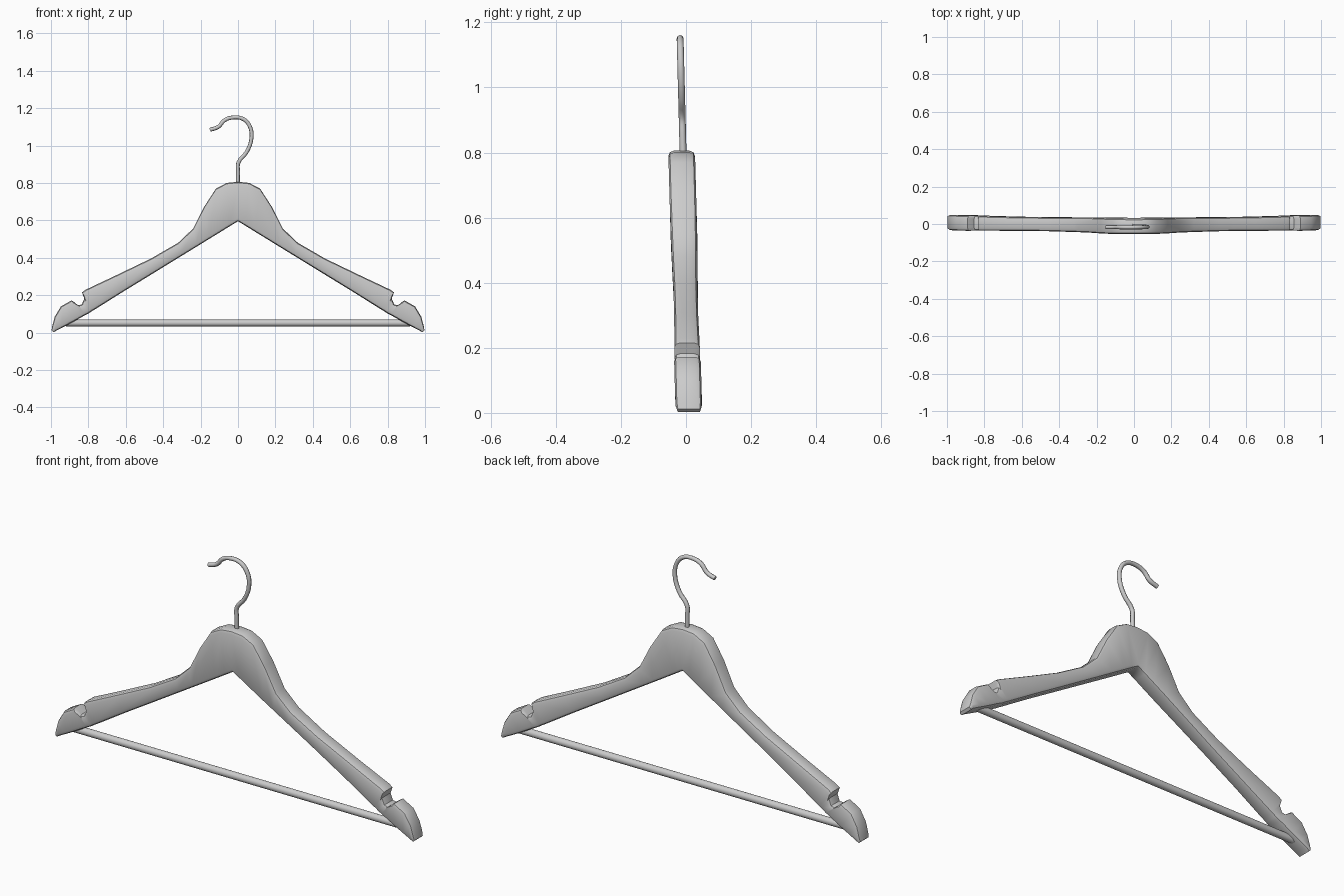
import bpy, bmesh, math
from mathutils import Vector

if "Cube" in bpy.data.objects:
    bpy.data.objects.remove(bpy.data.objects["Cube"])


def smooth(ob, angle=35):
    bpy.ops.object.select_all(action='DESELECT')
    ob.select_set(True)
    bpy.context.view_layer.objects.active = ob
    bpy.ops.object.shade_smooth_by_angle(angle=math.radians(angle))


def lean(z):
    # the whole hanger leans slightly to the front as it rises
    return 0.009 - 0.028 * z


def section(top, bottom, half, steps=3):
    # rounded rectangle spanning the top and bottom outline points
    t, b = Vector(top), Vector(bottom)
    length = (t - b).length
    mid, axis = (t + b) / 2, (t - b).normalized()
    r = min(0.017, 0.4 * length)
    pts = []
    for i, (sy, su) in enumerate([(1, 1), (-1, 1), (-1, -1), (1, -1)]):
        for k in range(steps):
            a = math.pi / 2 * (i + k / (steps - 1))
            v = sy * (half - r) + r * math.cos(a)
            u = su * (length / 2 - r) + r * math.sin(a)
            p = mid + axis * u
            pts.append((p.x, lean(p.y) + v, p.y))
    return pts


# Wooden body: (top x, top z, bottom x, bottom z, half thickness)
stations = [
    (0, .806, 0, .595, .041), (.06, .80, .04, .571, .041),
    (.118, .77, .09, .54, .041), (.18, .674, .16, .497, .041),
    (.24, .556, .22, .46, .040), (.32, .48, .30, .411, .039),
    (.465, .396, .43, .331, .037), (.65, .307, .61, .221, .037),
    (.815, .229, .755, .130, .039), (.834, .215, .768, .122, .039),
    (.822, .182, .78, .115, .039), (.835, .150, .79, .108, .039),
    (.855, .146, .80, .102, .040), (.872, .160, .812, .096, .040),
    (.89, .172, .83, .086, .041), (.947, .14, .885, .055, .041),
    (.98, .085, .93, .031, .041), (.993, .035, .97, .011, .040),
    (.997, .012, .986, .002, .035),
]
bm = bmesh.new()
rings = [[bm.verts.new(p) for p in section(s[:2], s[2:4], s[4])] for s in stations]
for a, b in zip(rings, rings[1:]):
    n = len(a)
    for i in range(n):
        bm.faces.new((a[i], a[(i + 1) % n], b[(i + 1) % n], b[i]))
bm.faces.new(rings[-1])
bmesh.ops.recalc_face_normals(bm, faces=bm.faces)
# make sure the skin faces outward
bm.faces.ensure_lookup_table()
cap = bm.faces[-1]
if cap.normal.x < 0:
    bmesh.ops.reverse_faces(bm, faces=bm.faces)
mesh = bpy.data.meshes.new("wooden_body")
bm.to_mesh(mesh)
bm.free()
body = bpy.data.objects.new("wooden_body", mesh)
bpy.context.collection.objects.link(body)
mirror = body.modifiers.new("Mirror", 'MIRROR')
mirror.use_clip = True
smooth(body)

# Trouser bar
bpy.ops.mesh.primitive_cylinder_add(vertices=20, radius=0.018, depth=1.84,
                                    location=(0, 0.009, 0.051),
                                    rotation=(0, math.pi / 2, 0))
bar = bpy.context.object
bar.name = "trouser_bar"
smooth(bar)

# Wire hook
path = [(0, .77), (0, .86), (.002, .908), (.046, .965), (.072, 1.04), (.062, 1.105),
        (.027, 1.142), (-.027, 1.15), (-.072, 1.135), (-.105, 1.1), (-.15, 1.084)]
curve = bpy.data.curves.new("wire_hook", 'CURVE')
curve.dimensions = '3D'
curve.bevel_depth = 0.0105
curve.bevel_resolution = 2
curve.resolution_u = 4
curve.use_fill_caps = True
spline = curve.splines.new('BEZIER')
spline.bezier_points.add(len(path) - 1)
for bp, (x, z) in zip(spline.bezier_points, path):
    bp.co = (x, -0.009 - 0.026 * (z - 0.8), z)
    bp.handle_left_type = bp.handle_right_type = 'AUTO'
hook = bpy.data.objects.new("wire_hook", curve)
bpy.context.collection.objects.link(hook)
bpy.ops.object.select_all(action='DESELECT')
hook.select_set(True)
bpy.context.view_layer.objects.active = hook
bpy.ops.object.convert(target='MESH')
smooth(bpy.context.object, 50)
